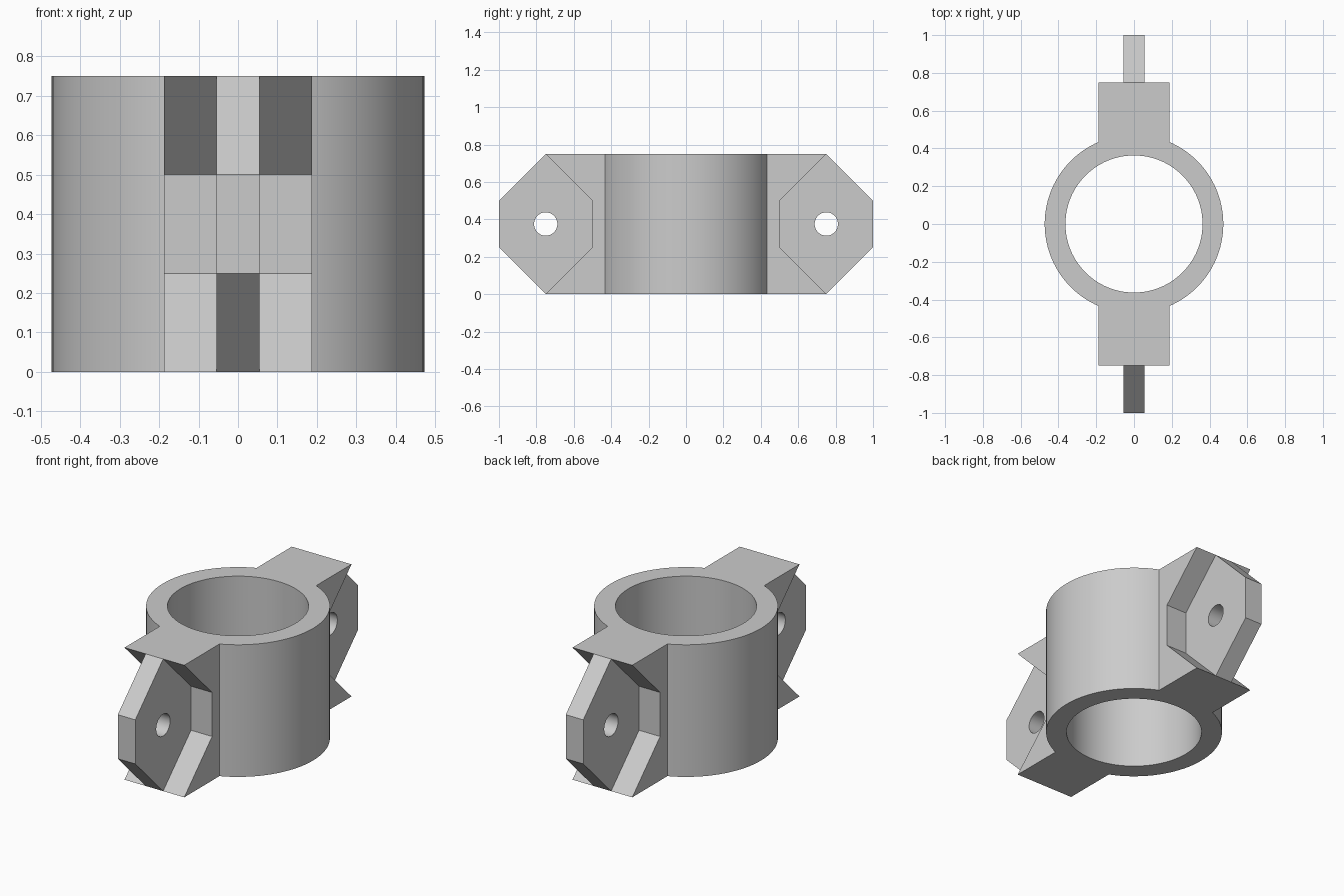
import bpy
import bmesh
import math

cube = bpy.data.objects.get("Cube")
if cube:
    bpy.data.objects.remove(cube, do_unlink=True)

HEIGHT = 0.75
OUTER_R, INNER_R = 0.473, 0.363
LUG_HALF, TAB_HALF = 0.1875, 0.055
HOLE_R = 0.0625

grey = bpy.data.materials.new("Plain grey")
grey.use_nodes = True
grey.diffuse_color = (0.6, 0.6, 0.6, 1)
grey.node_tree.nodes["Principled BSDF"].inputs["Base Color"].default_value = (0.6, 0.6, 0.6, 1)


def finish(name, bm):
    bmesh.ops.recalc_face_normals(bm, faces=bm.faces)
    mesh = bpy.data.meshes.new(name)
    bm.to_mesh(mesh)
    bm.free()
    mesh.materials.append(grey)
    obj = bpy.data.objects.new(name, mesh)
    bpy.context.collection.objects.link(obj)
    return obj


def cylinder(name, radius, depth, location, rotation=(0, 0, 0), sides=96):
    bm = bmesh.new()
    bmesh.ops.create_cone(bm, cap_ends=True, segments=sides,
                          radius1=radius, radius2=radius, depth=depth)
    obj = finish(name, bm)
    obj.location = location
    obj.rotation_euler = rotation
    return obj


def slab(name, profile, half_width, side):
    """Extrude a (y, z) profile across x; side is -1 for front, 1 for back."""
    bm = bmesh.new()
    face = bm.faces.new([bm.verts.new((-half_width, side * y, z)) for y, z in profile])
    new = bmesh.ops.extrude_face_region(bm, geom=[face])["geom"]
    bmesh.ops.translate(bm, vec=(2 * half_width, 0, 0),
                        verts=[v for v in new if isinstance(v, bmesh.types.BMVert)])
    return finish(name, bm)


def combine(target, tool, operation):
    mod = target.modifiers.new(tool.name, "BOOLEAN")
    mod.operation = operation
    mod.solver = "EXACT"
    mod.object = tool
    bpy.context.view_layer.update()
    with bpy.context.temp_override(object=target, active_object=target,
                                   selected_objects=[target]):
        bpy.ops.object.modifier_apply(modifier=mod.name)
    bpy.data.objects.remove(tool, do_unlink=True)


# Collar body
collar = cylinder("collar_with_lugs", OUTER_R, HEIGHT, (0, 0, HEIGHT / 2))

# Notched lug blocks and the pointed tabs standing out of them
lug_profile = [(0.4, 0), (0.75, 0), (0.5, 0.25), (0.5, 0.5), (0.75, HEIGHT), (0.4, HEIGHT)]
tab_profile = [(0.45, 0), (0.75, 0), (1, 0.25), (1, 0.5), (0.75, HEIGHT), (0.45, HEIGHT)]
for label, side in (("front", -1), ("back", 1)):
    lug = slab(label + "_lug", lug_profile, LUG_HALF, side)
    tab = slab(label + "_tab", tab_profile, TAB_HALF, side)
    combine(lug, tab, "UNION")
    # Pin hole through the tab
    hole = cylinder(label + "_pin_hole", HOLE_R, 0.3, (0, side * 0.75, HEIGHT / 2),
                    (0, math.pi / 2, 0), 32)
    combine(lug, hole, "DIFFERENCE")
    combine(collar, lug, "UNION")

# Central bore
bore = cylinder("bore", INNER_R, 2 * HEIGHT, (0, 0, HEIGHT / 2))
combine(collar, bore, "DIFFERENCE")

# Smooth round walls, crisp edges
bpy.ops.object.select_all(action="DESELECT")
collar.select_set(True)
bpy.context.view_layer.objects.active = collar
bpy.ops.object.shade_smooth_by_angle(angle=math.radians(25))
